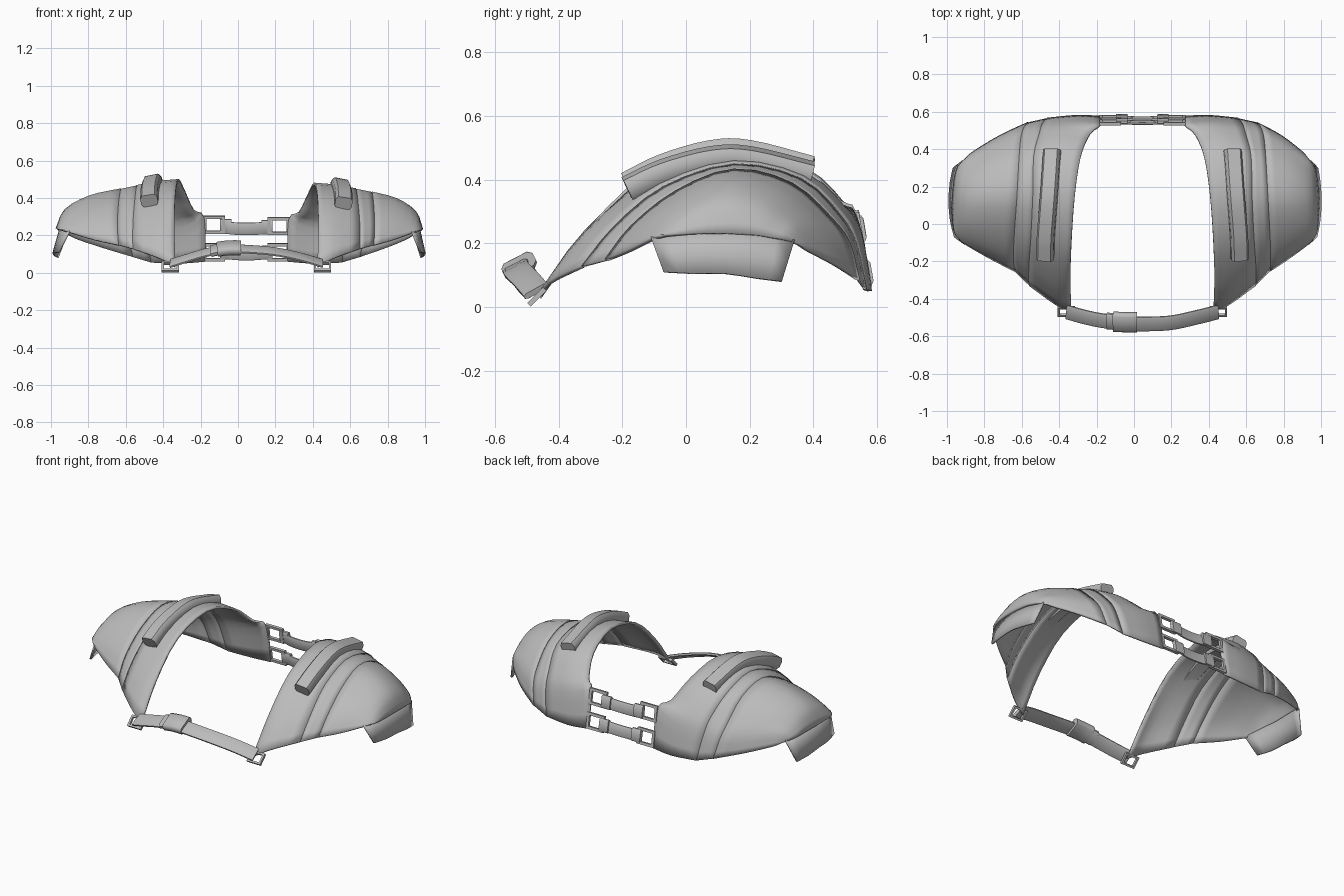
import bpy, bmesh, math
from mathutils import Vector

if "Cube" in bpy.data.objects:
    bpy.data.objects.remove(bpy.data.objects["Cube"], do_unlink=True)

grey = bpy.data.materials.new("plain_grey")
grey.use_nodes = True
grey.diffuse_color = (0.5, 0.5, 0.5, 1)
grey.node_tree.nodes["Principled BSDF"].inputs["Base Color"].default_value = (0.5, 0.5, 0.5, 1)

MID = 0.045  # the harness sits slightly off centre


def place(p, side):
    """Turn (distance from middle, y, z) into a point on one side."""
    u, y, z = p
    if side < 0:  # right pad is a little wider and taller
        u += 0.28 * max(0, u - 0.67)
        z += 0.06 * max(0, z - 0.15)
    return Vector((MID + side * u, y, z))


def smooth_path(pts, n):
    """Catmull-Rom curve through the points."""
    pts = [Vector(p) for p in pts]
    ext = [2 * pts[0] - pts[1]] + pts + [2 * pts[-1] - pts[-2]]
    out = []
    for i in range(len(pts) - 1):
        a, b, c, d = ext[i:i + 4]
        for k in range(n):
            t = k / n
            out.append(0.5 * (2 * b + (c - a) * t + (2 * a - 5 * b + 4 * c - d) * t * t
                              + (3 * b - a - 3 * c + d) * t ** 3))
    return out + [pts[-1]]


def finish(bm, name, angle=40):
    bmesh.ops.recalc_face_normals(bm, faces=bm.faces)
    me = bpy.data.meshes.new(name)
    bm.to_mesh(me)
    bm.free()
    me.materials.append(grey)
    ob = bpy.data.objects.new(name, me)
    bpy.context.collection.objects.link(ob)
    bpy.ops.object.select_all(action='DESELECT')
    bpy.context.view_layer.objects.active = ob
    ob.select_set(True)
    bpy.ops.object.shade_smooth_by_angle(angle=math.radians(angle))
    return ob


def shell(name, sections, side, thick, n=3, across=3):
    """Loft a thin sheet through arch-shaped sections."""
    arches = [smooth_path([place(p, side) for p in s], n) for s in sections]
    columns = [smooth_path(col, across) for col in zip(*arches)]
    bm = bmesh.new()
    grid = [[bm.verts.new(p) for p in col] for col in columns]
    for a, b in zip(grid, grid[1:]):
        for i in range(len(a) - 1):
            bm.faces.new((a[i], a[i + 1], b[i + 1], b[i]))
    ob = finish(bm, name)
    mod = ob.modifiers.new("thickness", 'SOLIDIFY')
    mod.thickness = thick
    mod.offset = 0


def strap(name, path, wide, half_w, half_t, n=4):
    """Sweep a flat rounded section along a path."""
    pts = smooth_path(path, n)
    wide = Vector(wide).normalized()
    profile = [(-1, -.5), (-.75, -1), (.75, -1), (1, -.5), (1, .5), (.75, 1), (-.75, 1), (-1, .5)]
    bm = bmesh.new()
    rings = []
    for i, p in enumerate(pts):
        tan = (pts[min(i + 1, len(pts) - 1)] - pts[max(i - 1, 0)]).normalized()
        nor = tan.cross(wide).normalized()
        w = nor.cross(tan)
        rings.append([bm.verts.new(p + w * a * half_w + nor * b * half_t) for a, b in profile])
    for a, b in zip(rings, rings[1:]):
        for i in range(8):
            j = (i + 1) % 8
            bm.faces.new((a[i], a[j], b[j], b[i]))
    bm.faces.new(rings[0])
    bm.faces.new(rings[-1])
    finish(bm, name, 50)


def ring(name, centre, across, up, half_a, half_u, bar, depth):
    """Rectangular buckle frame with an open slot."""
    c, a, u = Vector(centre), Vector(across).normalized(), Vector(up).normalized()
    n = a.cross(u)
    bm = bmesh.new()
    loops = []
    for d, k in ((-depth, 0), (depth, 0), (depth, bar), (-depth, bar)):
        loops.append([bm.verts.new(c + a * sa * (half_a - k) + u * su * (half_u - k) + n * d)
                      for sa, su in ((-1, -1), (1, -1), (1, 1), (-1, 1))])
    for k in range(4):
        p, q = loops[k], loops[(k + 1) % 4]
        for i in range(4):
            j = (i + 1) % 4
            bm.faces.new((p[i], p[j], q[j], q[i]))
    finish(bm, name, 30)


# Arch sections from the neck edge outwards, each running front to back
neck = [(.38, -.46, .03), (.385, -.31, .23), (.38, -.11, .405), (.362, .15, .475),
        (.33, .36, .42), (.28, .48, .32), (.225, .53, .285), (.22, .572, .06)]
collar_mid = [(.46, -.43, .075), (.465, -.31, .23), (.465, -.10, .395), (.475, .15, .465),
              (.45, .375, .415), (.41, .495, .31), (.37, .545, .23), (.35, .577, .05)]
collar_rim = [(.605, -.325, .127), (.605, -.225, .25), (.595, -.07, .375), (.585, .15, .445),
              (.58, .36, .40), (.55, .48, .29), (.535, .53, .20), (.51, .562, .055)]
seam = [(.68, -.25, .147), (.685, -.17, .25), (.68, -.03, .36), (.67, .15, .428),
        (.66, .33, .385), (.65, .45, .28), (.635, .51, .20), (.61, .54, .085)]
dome_mid = [(.785, -.18, .175), (.79, -.12, .26), (.80, 0, .345), (.80, .14, .393),
            (.79, .28, .36), (.78, .375, .29), (.77, .43, .22), (.74, .47, .13)]
dome_low = [(.88, -.11, .21), (.90, -.06, .25), (.902, .02, .30), (.902, .13, .325),
            (.895, .23, .308), (.885, .30, .27), (.875, .345, .24), (.85, .385, .175)]
dome_rim = [(.91, -.08, .222), (.93, -.04, .225), (.938, .04, .23), (.938, .13, .23),
            (.932, .22, .225), (.925, .27, .217), (.912, .31, .21), (.88, .35, .195)]

# Arm flap tucked under the dome and hanging below it
flap_top = [(.885, -.11, .22), (.912, .0, .24), (.922, .12, .24), (.915, .23, .235), (.895, .34, .21)]
flap_end = [(.93, -.07, .11), (.947, .02, .105), (.953, .12, .105), (.948, .22, .09), (.935, .30, .08)]

roll_path = [(.52, -.185, .372), (.517, -.07, .425), (.505, .08, .465), (.495, .2, .465), (.482, .395, .418)]

panel_up = (0, -.17, .98)
strap_wide = (0, .87, .45)

for side, word in ((1, "left"), (-1, "right")):
    shell(word + "_collar", [neck, collar_mid, collar_rim], side, .013)
    shell(word + "_strip", [collar_rim, seam], side, .008)
    shell(word + "_dome", [seam, dome_mid, dome_low, dome_rim], side, .013)
    shell(word + "_arm_flap", [flap_top, flap_end], side, .010, 2, 2)
    strap(word + "_padded_roll", [place(p, side) for p in roll_path], (1, 0, -.2 * side), .046, .034)

    # Front ring at the collar tip
    ring(word + "_front_ring", place((.407, -.468, .032), side), (1, 0, 0), (0, .7, .7),
         .046, .035, .012, .008)

    # Paired rings on the back panel
    for level, y, z in (("upper", .543, .25), ("lower", .568, .11)):
        ring(f"{word}_{level}_back_ring", place((.172, y, z), side), (1, 0, 0), panel_up,
             .058, .048, .016, .008)

# Front straps meeting at the clasp
strap("left_front_strap", [(.45, -.47, .05), (.33, -.5, .085), (.18, -.53, .115), (-.02, -.535, .13)],
      strap_wide, .042, .009)
strap("right_front_strap", [(-.36, -.47, .05), (-.28, -.493, .075), (-.18, -.515, .105), (-.06, -.53, .13)],
      strap_wide, .042, .009)
strap("front_clasp", [(-.11, -.522, .125), (-.05, -.525, .133), (.015, -.525, .133)],
      strap_wide, .055, .024, 2)
strap("front_clasp_catch", [(-.145, -.518, .115), (-.10, -.522, .125)], strap_wide, .046, .017, 1)

# Back connectors joining the two panels
for level, y, z in (("upper", .55, .243), ("lower", .572, .108)):
    strap(level + "_back_strap", [(-.08, y, z), (0, y - .008, z - .008), (.09, y - .008, z - .008), (.17, y, z)],
          panel_up, .033, .008)
    for side, word in ((1, "left"), (-1, "right")):
        strap(f"{word}_{level}_strap_end", [place((.08, y, z), side), place((.14, y, z), side)],
              panel_up, .038, .012, 1)
